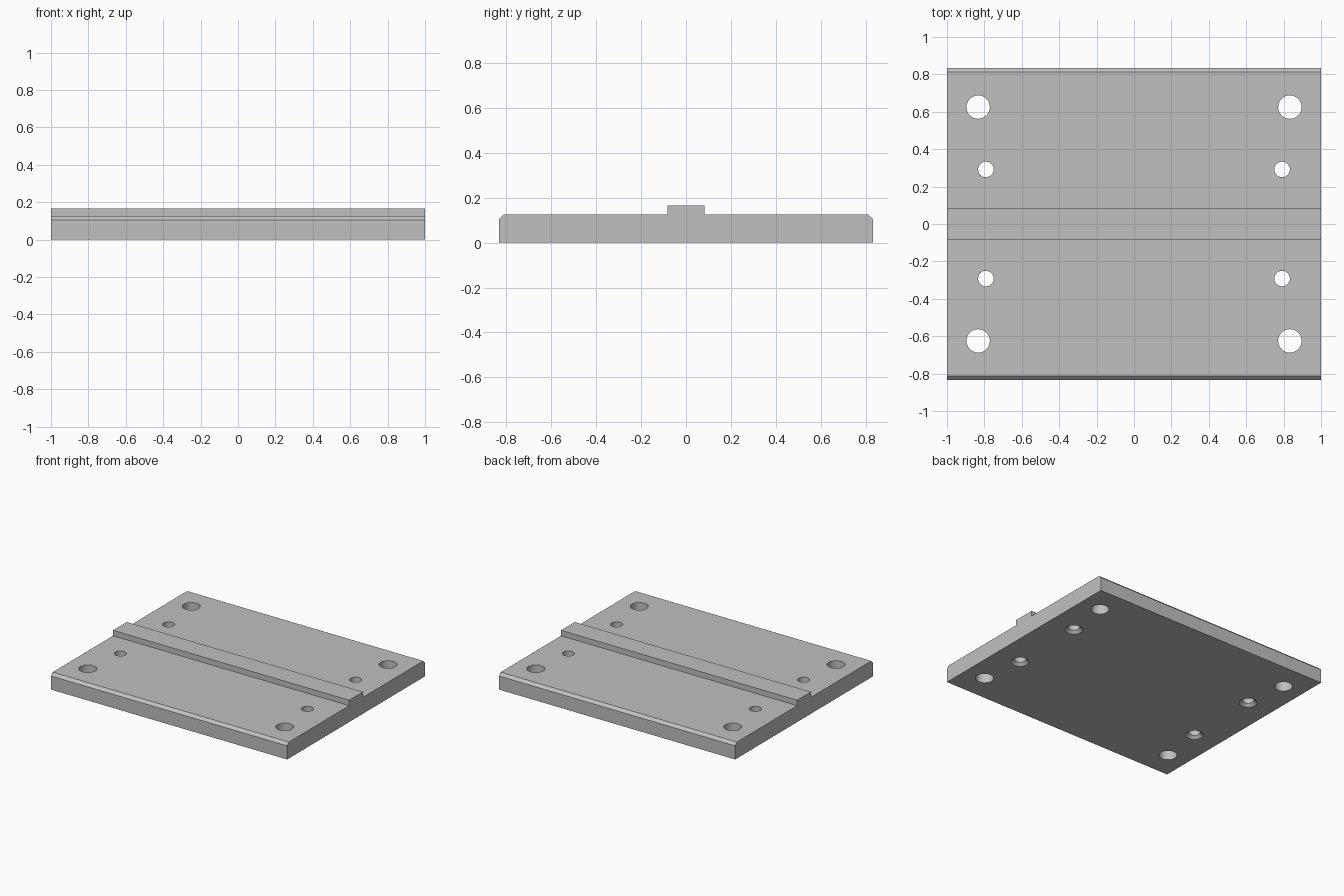
import bpy, bmesh
from math import cos, sin, tau, radians

cube = bpy.data.objects.get("Cube")
if cube:
    bpy.data.objects.remove(cube, do_unlink=True)

U = 1 / 120          # drawing unit: the plate is 240 x 200 x 20
SIDES = 48

grey = bpy.data.materials.new("plain_grey")
grey.use_nodes = True
grey.diffuse_color = (0.53, 0.53, 0.53, 1)
grey.node_tree.nodes["Principled BSDF"].inputs["Base Color"].default_value = grey.diffuse_color


def make_object(name, bm):
    bmesh.ops.recalc_face_normals(bm, faces=bm.faces)
    mesh = bpy.data.meshes.new(name)
    bm.to_mesh(mesh)
    bm.free()
    mesh.materials.append(grey)
    obj = bpy.data.objects.new(name, mesh)
    bpy.context.collection.objects.link(obj)
    return obj


def add_turned(bm, x, y, rings):
    """Closed turned solid from (radius, height) rings."""
    loops = [[bm.verts.new(((x + r * cos(tau * i / SIDES)) * U,
                            (y + r * sin(tau * i / SIDES)) * U, z * U))
              for i in range(SIDES)] for r, z in rings]
    for low, high in zip(loops, loops[1:]):
        for i in range(SIDES):
            j = (i + 1) % SIDES
            bm.faces.new((low[i], low[j], high[j], high[i]))
    bm.faces.new(loops[0][::-1])
    bm.faces.new(loops[-1])


# Plate with chamfered long edges and a raised central key
half = [(100, 0), (100, 12.5), (97.5, 15), (10, 15), (10, 20)]
profile = half + [(-y, z) for y, z in reversed(half)]
bm = bmesh.new()
face = bm.faces.new([bm.verts.new((-120 * U, y * U, z * U)) for y, z in profile])
extruded = bmesh.ops.extrude_face_region(bm, geom=[face], use_keep_orig=True)
moved = [v for v in extruded["geom"] if isinstance(v, bmesh.types.BMVert)]
bmesh.ops.translate(bm, verts=moved, vec=(240 * U, 0, 0))
plate = make_object("keyed_plate", bm)

# Corner holes, and smaller holes countersunk from below
bm = bmesh.new()
for sx in (-1, 1):
    for sy in (-1, 1):
        add_turned(bm, sx * 100, sy * 75, [(7.5, -5), (7.5, 25)])
        add_turned(bm, sx * 95, sy * 35, [(8.5, -1), (5, 2.5), (5, 25)])
cutter = make_object("hole_cutter", bm)
cutter.hide_render = True

cut = plate.modifiers.new("holes", 'BOOLEAN')
cut.operation = 'DIFFERENCE'
cut.solver = 'EXACT'
cut.object = cutter
bpy.ops.object.select_all(action='DESELECT')
plate.select_set(True)
bpy.context.view_layer.objects.active = plate
bpy.ops.object.modifier_apply(modifier=cut.name)
bpy.data.objects.remove(cutter, do_unlink=True)
bpy.ops.object.shade_smooth_by_angle(angle=radians(30))
